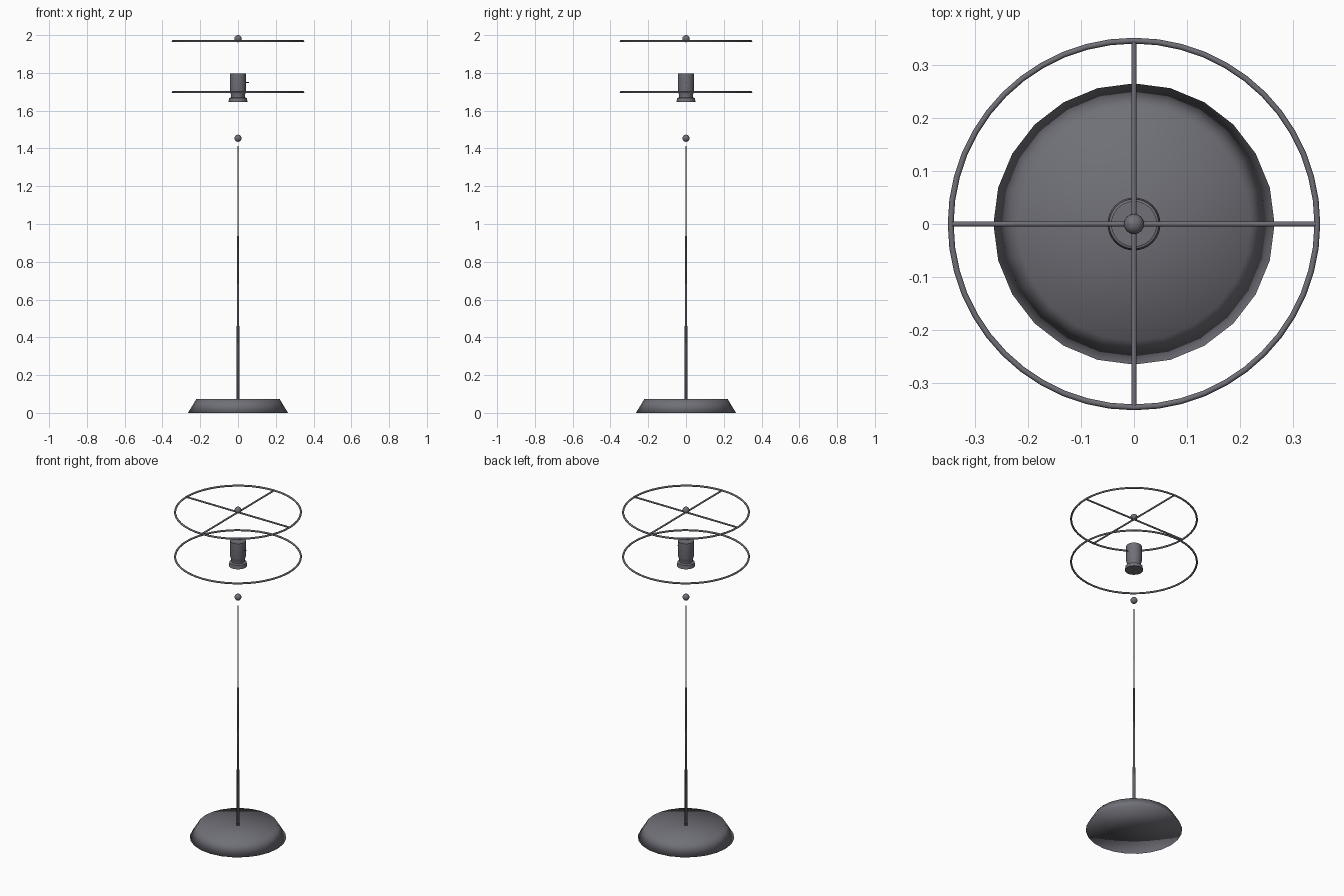
import bpy
from math import pi

if "Cube" in bpy.data.objects:
    bpy.data.objects.remove(bpy.data.objects["Cube"])

dark_metal = bpy.data.materials.new("dark_metal")
dark_metal.diffuse_color = (0.16, 0.16, 0.185, 1)
dark_metal.use_nodes = True
dark_metal.node_tree.nodes["Principled BSDF"].inputs["Base Color"].default_value = dark_metal.diffuse_color


def finish(name, angle=None):
    ob = bpy.context.object
    ob.name = name
    ob.data.materials.append(dark_metal)
    if angle is None:
        bpy.ops.object.shade_smooth()
    else:
        bpy.ops.object.shade_smooth_by_angle(angle=angle)
    return ob


def cone(name, r1, r2, z1, z2, sides):
    bpy.ops.mesh.primitive_cone_add(vertices=sides, radius1=r1, radius2=r2,
                                    depth=z2 - z1, end_fill_type='TRIFAN',
                                    location=(0, 0, (z1 + z2) / 2))
    return finish(name)


def rod(name, x, y, z, length, radius, rotation):
    bpy.ops.mesh.primitive_cylinder_add(vertices=12, radius=radius, depth=length,
                                        location=(x, y, z), rotation=rotation)
    return finish(name, 0.6)


def ball(name, z, radius):
    bpy.ops.mesh.primitive_uv_sphere_add(segments=24, ring_count=12,
                                         radius=radius, location=(0, 0, z))
    return finish(name)


def hoop(name, z):
    bpy.ops.mesh.primitive_torus_add(major_segments=48, minor_segments=10,
                                     major_radius=0.3455, minor_radius=0.0055,
                                     location=(0, 0, z))
    return finish(name)


def lathe(name, profile, sides):
    verts = [(r, 0, z) for r, z in profile]
    mesh = bpy.data.meshes.new(name)
    mesh.from_pydata(verts, [(i, i + 1) for i in range(len(verts) - 1)], [])
    ob = bpy.data.objects.new(name, mesh)
    bpy.context.collection.objects.link(ob)
    mod = ob.modifiers.new("lathe", 'SCREW')
    mod.steps = mod.render_steps = sides
    mod.use_merge_vertices = True
    mod.use_normal_calculate = True
    bpy.ops.object.select_all(action='DESELECT')
    bpy.context.view_layer.objects.active = ob
    ob.select_set(True)
    bpy.ops.object.modifier_apply(modifier=mod.name)
    return finish(name, 0.6)


# Weighted foot and tapering pole
cone("base", 0.265, 0.22, 0, 0.074, 24)
cone("pole", 0.009, 0.0, 0.03, 1.65, 12)
ball("pole_knob", 1.454, 0.019)

# Bulb socket with flared collar and little switch
lathe("bulb_socket", [(0, 1.645), (0.05, 1.645), (0.047, 1.667), (0.036, 1.671),
                      (0.036, 1.680), (0.041, 1.695), (0.043, 1.703),
                      (0.043, 1.796), (0, 1.796)], 32)
rod("socket_switch", 0.048, 0, 1.75, 0.018, 0.0025, (0, pi / 2, 0))

# Shade frame: two hoops, crossed spokes and a finial
hoop("lower_hoop", 1.698)
hoop("upper_hoop", 1.968)
rod("spoke_x", 0, 0, 1.968, 0.69, 0.005, (0, pi / 2, 0))
rod("spoke_y", 0, 0, 1.968, 0.69, 0.005, (pi / 2, 0, 0))
ball("finial", 1.981, 0.019)
